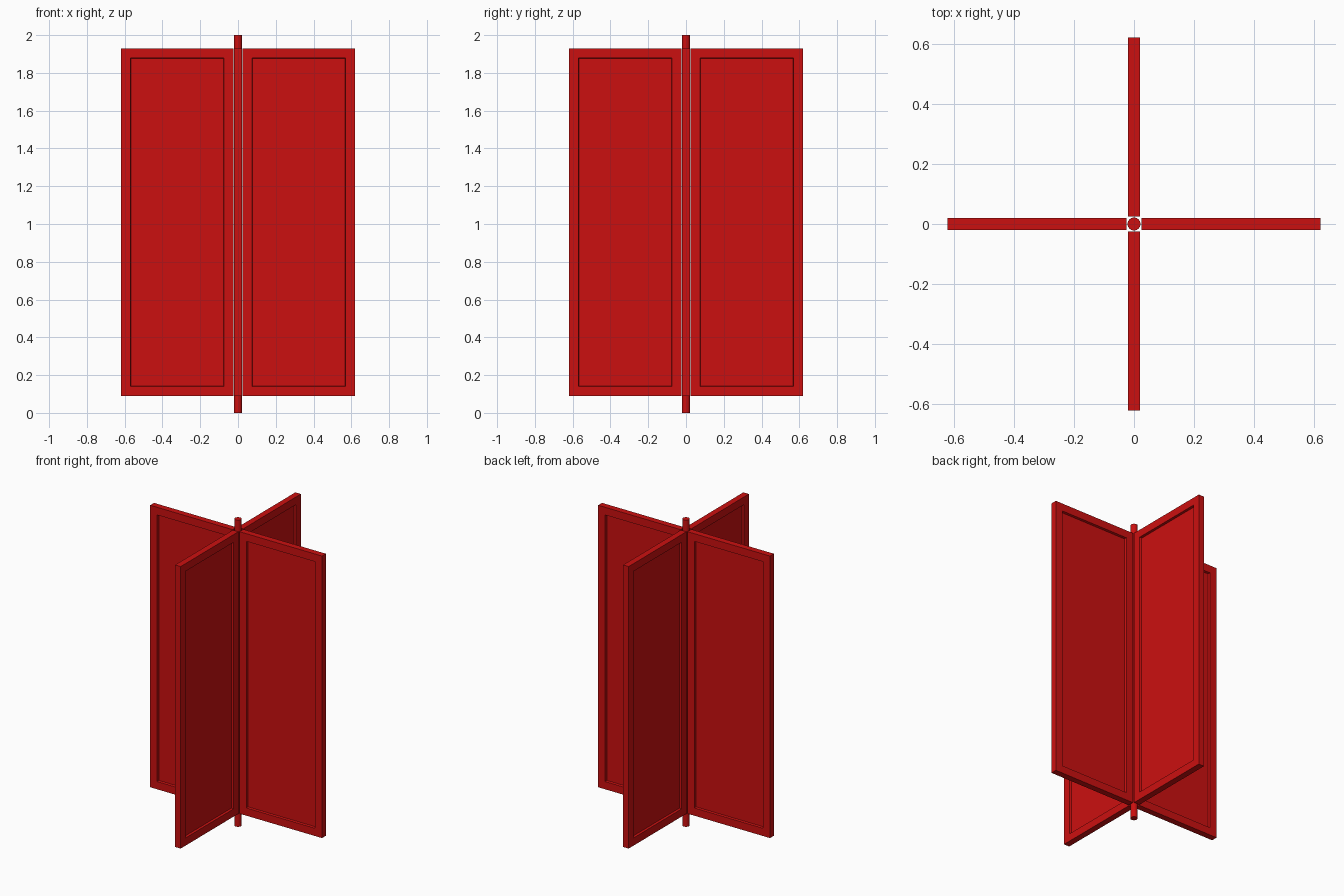
import bpy, bmesh
from math import pi
from mathutils import Matrix

if "Cube" in bpy.data.objects:
    bpy.data.objects.remove(bpy.data.objects["Cube"])

red = bpy.data.materials.new("red_paint")
red.diffuse_color = (0.6, 0.005, 0.005, 1)
red.use_nodes = True
red.node_tree.nodes["Principled BSDF"].inputs["Base Color"].default_value = red.diffuse_color

X0, X1, Z0, Z1 = 0.025, 0.62, 0.09, 1.93   # wing outline
THICK, BORDER, RECESS = 0.04, 0.071, 0.014


def make_wing(name, angle):
    bm = bmesh.new()
    size = Matrix.Diagonal((X1 - X0, THICK, Z1 - Z0, 1))
    place = Matrix.Translation(((X0 + X1) / 2, 0, (Z0 + Z1) / 2))
    bmesh.ops.create_cube(bm, size=1, matrix=place @ size)
    bm.normal_update()
    # Recessed panel on both broad sides, with a narrow sloped rim
    broad = [f for f in bm.faces if abs(f.normal.y) > 0.9]
    for face in broad:
        bmesh.ops.inset_region(bm, faces=[face], thickness=BORDER)
        bmesh.ops.inset_region(bm, faces=[face], thickness=0.004, depth=-RECESS)
    bm.transform(Matrix.Rotation(angle, 4, 'Z'))
    mesh = bpy.data.meshes.new(name)
    bm.to_mesh(mesh)
    bm.free()
    mesh.materials.append(red)
    bpy.context.collection.objects.link(bpy.data.objects.new(name, mesh))


# Four door wings around the pole
for i, side in enumerate(("right", "back", "left", "front")):
    make_wing(side + "_door_wing", i * pi / 2)

# Central pole
bpy.ops.mesh.primitive_cylinder_add(vertices=32, radius=0.0215, depth=2, location=(0, 0, 1))
pole = bpy.context.object
pole.name = "center_pole"
pole.data.materials.append(red)
bpy.ops.object.shade_smooth_by_angle()
